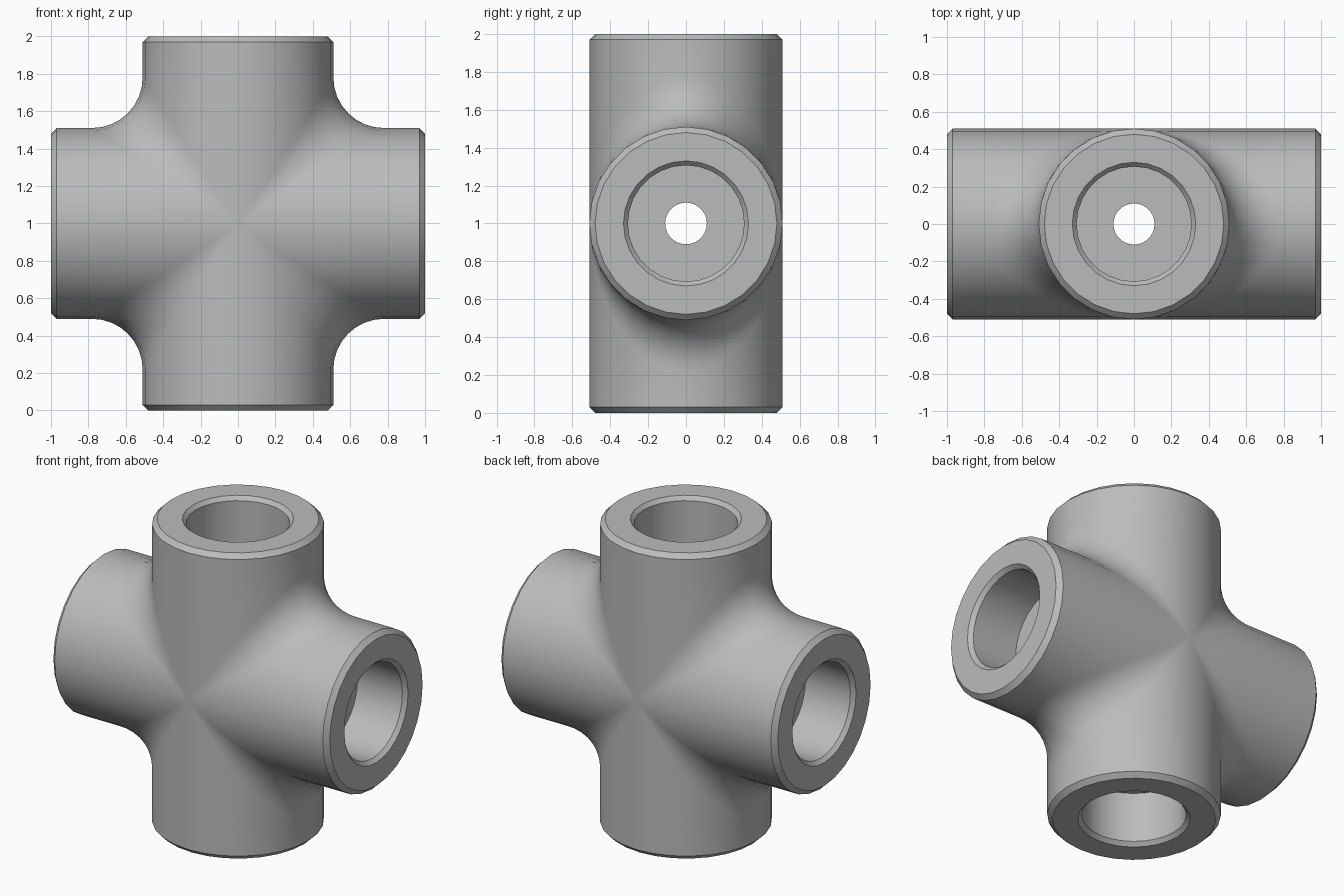
import bpy, bmesh
from math import sin, cos, pi, radians
from mathutils import Vector

cube = bpy.data.objects.get("Cube")
if cube:
    bpy.data.objects.remove(cube, do_unlink=True)

OUTER, FILLET, HOLE = 0.51, 0.27, 0.11
STEPS, ARC_STEPS = 14, 8
CENTRE = Vector((0, 0, 1))

# Arm profile (radius, distance from centre): rim, mouth, socket, floor
ARM = [(OUTER, 0.97), (0.48, 1.0), (0.33, 1.0), (0.307, 0.975),
       (0.307, 0.65), (HOLE, 0.65)]


def swap(p):
    """Turn a point on the upright arm into one on the side arm."""
    return Vector((p.z, p.y, p.x))


def section(t):
    """Closed loop through upright arm, inner passage, side arm and fillet."""
    c, s = cos(t), sin(t)
    upright = [Vector((r * c, r * s, h)) for r, h in ARM]
    passage = [Vector((HOLE * c, HOLE * s, HOLE * c))]
    side = [swap(p) for p in reversed(upright)]
    # Rolling-ball fillet that fades out where the arms are tangent
    ball = (OUTER + FILLET) * Vector((c, s, c))
    a = FILLET * Vector((0, -s, -c))
    b = FILLET * Vector((-c, -s, 0))
    angle = a.angle(b)
    fillet = []
    for i in range(ARC_STEPS + 1):
        k = i / ARC_STEPS
        if angle < 0.001:
            offset = a
        else:
            offset = (a * sin((1 - k) * angle) + b * sin(k * angle)) / sin(angle)
        fillet.append(ball + offset)
    return upright + passage + side + fillet


# Four mirrored quadrants, welded into one body
bm = bmesh.new()
sections = [section(-pi / 2 + pi * i / STEPS) for i in range(STEPS + 1)]
for sx in (1, -1):
    for sz in (1, -1):
        rows = [[bm.verts.new(CENTRE + Vector((p.x * sx, p.y, p.z * sz)))
                 for p in sec] for sec in sections]
        count = len(rows[0])
        for lower, upper in zip(rows, rows[1:]):
            for j in range(count):
                n = (j + 1) % count
                quad = [lower[j], lower[n], upper[n], upper[j]]
                bm.faces.new(quad if sx * sz > 0 else quad[::-1])
bmesh.ops.remove_doubles(bm, verts=bm.verts, dist=0.0005)
bmesh.ops.dissolve_degenerate(bm, edges=bm.edges, dist=0.0001)
bmesh.ops.recalc_face_normals(bm, faces=bm.faces)

mesh = bpy.data.meshes.new("cross_fitting")
bm.to_mesh(mesh)
bm.free()
fitting = bpy.data.objects.new("cross_fitting", mesh)
bpy.context.collection.objects.link(fitting)

# Plain grey metal
grey = (0.5, 0.5, 0.5, 1)
metal = bpy.data.materials.new("grey_metal")
metal.use_nodes = True
metal.diffuse_color = grey
metal.node_tree.nodes["Principled BSDF"].inputs["Base Color"].default_value = grey
mesh.materials.append(metal)

# Smooth walls with crisp rims
bpy.ops.object.select_all(action="DESELECT")
fitting.select_set(True)
bpy.context.view_layer.objects.active = fitting
bpy.ops.object.shade_smooth_by_angle(angle=radians(30))
